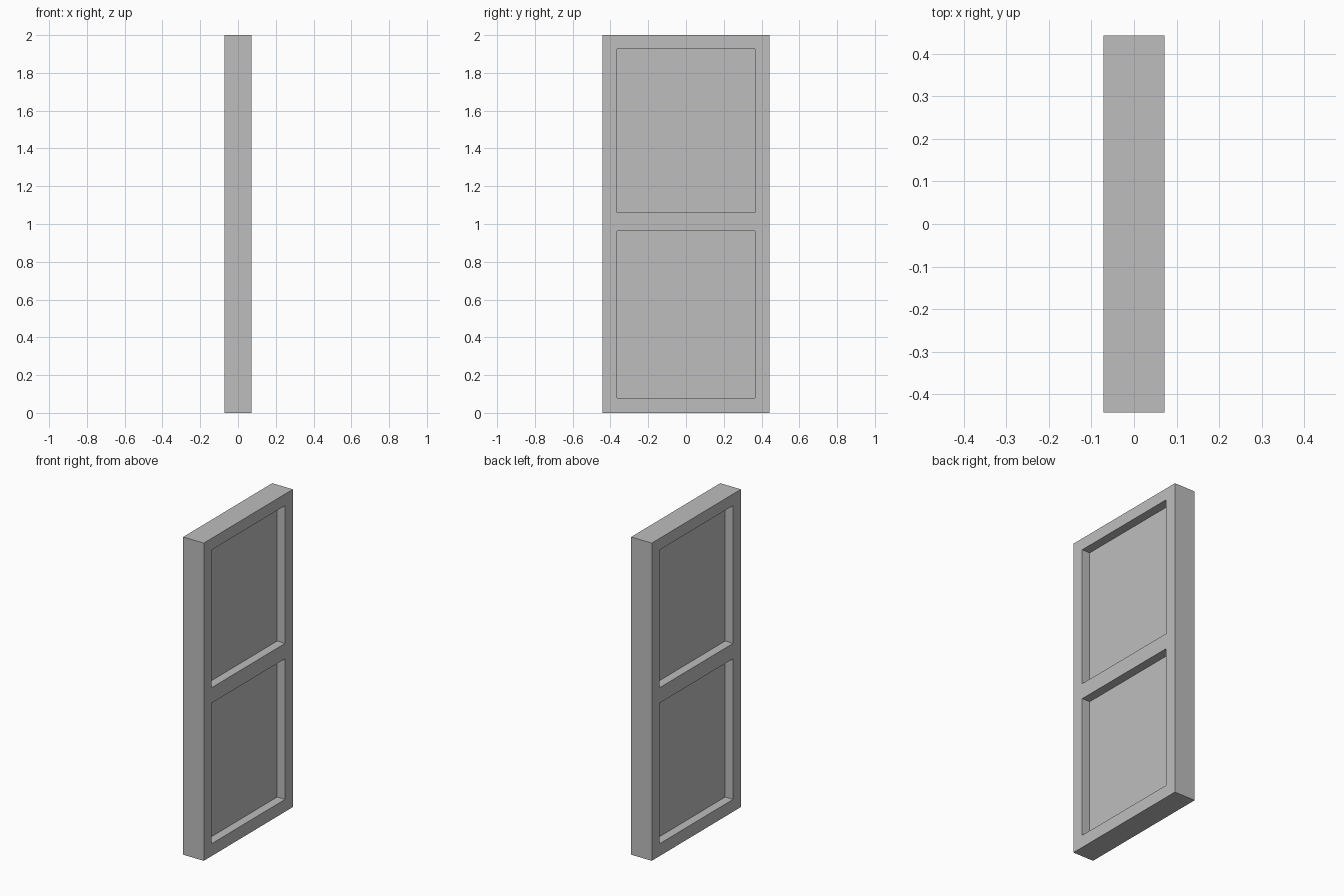
import bpy
import bmesh
from mathutils import Vector

cube = bpy.data.objects.get("Cube")
if cube:
    bpy.data.objects.remove(cube, do_unlink=True)

WIDTH, DEPTH, HEIGHT = 0.144, 0.886, 2.0
RECESS = 0.055
OPEN_Y = 0.366
OPENINGS = [(0.078, 0.963), (1.06, 1.927)]

# Single flat grey
grey = bpy.data.materials.new("plain_grey")
grey.use_nodes = True
colour = (0.515, 0.515, 0.515, 1)
grey.diffuse_color = colour
grey.node_tree.nodes["Principled BSDF"].inputs["Base Color"].default_value = colour

# Solid slab
bm = bmesh.new()
bmesh.ops.create_cube(bm, size=1)
bmesh.ops.scale(bm, vec=(WIDTH, DEPTH, HEIGHT), verts=bm.verts)
bmesh.ops.translate(bm, vec=(0, 0, HEIGHT / 2), verts=bm.verts)


def cut(point, normal):
    geom = bm.verts[:] + bm.edges[:] + bm.faces[:]
    bmesh.ops.bisect_plane(bm, geom=geom, plane_co=point, plane_no=normal)


# Lines between stiles, rails and panels
for y in (-OPEN_Y, OPEN_Y):
    cut((0, y, 0), (0, 1, 0))
for opening in OPENINGS:
    for z in opening:
        cut((0, 0, z), (0, 0, 1))


def is_panel(face):
    c = face.calc_center_median()
    inside = any(low < c.z < high for low, high in OPENINGS)
    return abs(face.normal.x) > 0.9 and abs(c.y) < OPEN_Y and inside


# Sink the two panels on both broad sides
bm.normal_update()
panels = [f for f in bm.faces if is_panel(f)]
sunk = bmesh.ops.extrude_discrete_faces(bm, faces=panels)["faces"]
bm.normal_update()
for face in sunk:
    side = 1 if face.calc_center_median().x > 0 else -1
    bmesh.ops.translate(bm, vec=Vector((-side * RECESS, 0, 0)), verts=face.verts)
bmesh.ops.recalc_face_normals(bm, faces=bm.faces)

mesh = bpy.data.meshes.new("two_panel_door")
bm.to_mesh(mesh)
bm.free()
mesh.materials.append(grey)
door = bpy.data.objects.new("two_panel_door", mesh)
bpy.context.collection.objects.link(door)
